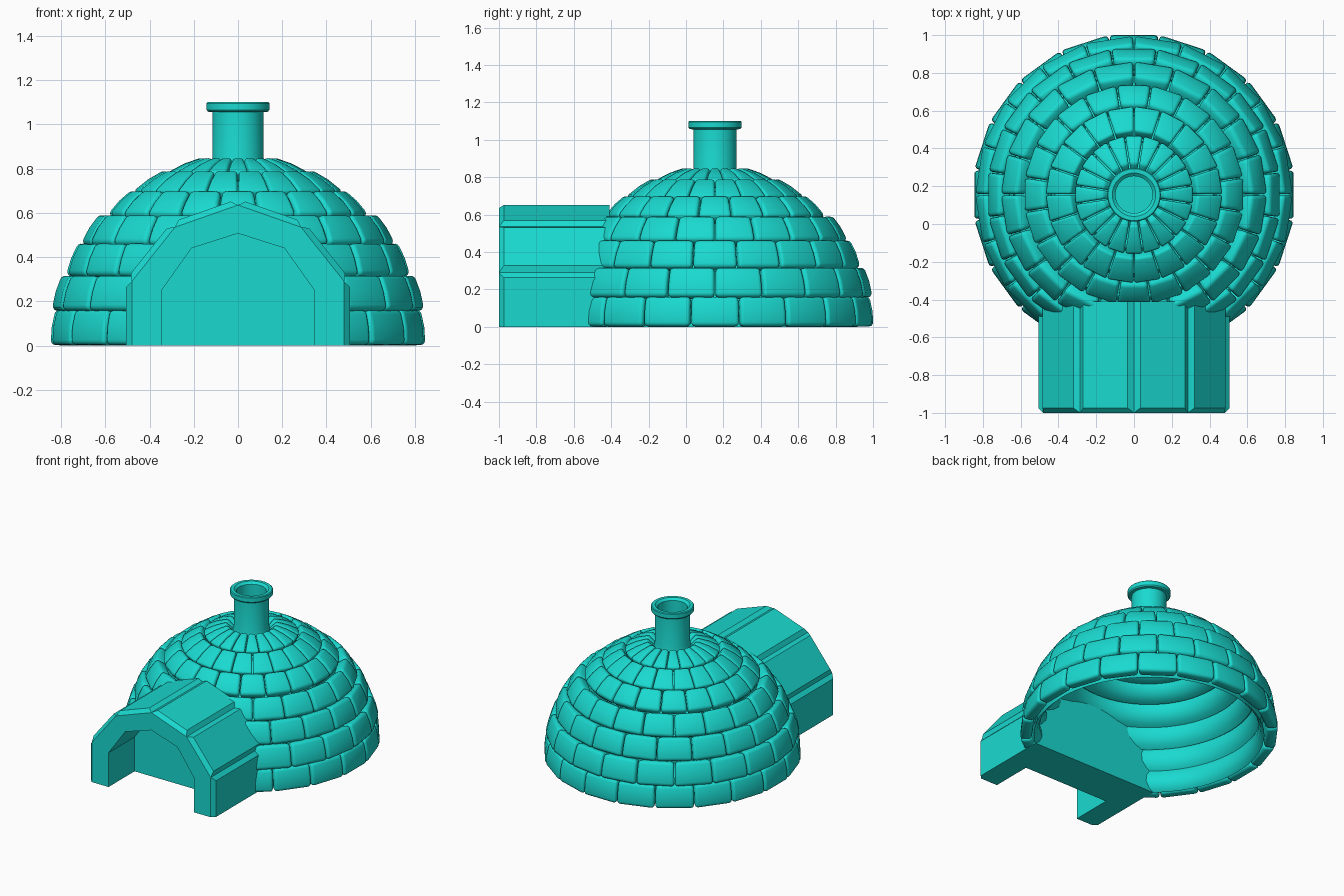
import bpy, bmesh, math
from mathutils import Vector

if "Cube" in bpy.data.objects:
    bpy.data.objects.remove(bpy.data.objects["Cube"])

CY = 0.155          # dome centre in y
N = 20              # blocks per course
mat = bpy.data.materials.new("teal")
mat.diffuse_color = (0.01, 0.70, 0.63, 1)
mat.use_nodes = True
mat.node_tree.nodes["Principled BSDF"].inputs["Base Color"].default_value = mat.diffuse_color


def make(name, bm, smooth=False):
    bmesh.ops.recalc_face_normals(bm, faces=bm.faces)
    me = bpy.data.meshes.new(name)
    bm.to_mesh(me)
    bm.free()
    me.materials.append(mat)
    ob = bpy.data.objects.new(name, me)
    bpy.context.collection.objects.link(ob)
    if smooth:
        for p in me.polygons:
            p.use_smooth = True
    return ob


def loft(bm, loops, caps=True):
    """Skin a list of equal-length closed point loops."""
    rings = [[bm.verts.new(p) for p in loop] for loop in loops]
    n = len(rings[0])
    for a, b in zip(rings, rings[1:]):
        for i in range(n):
            j = (i + 1) % n
            bm.faces.new((a[i], a[j], b[j], b[i]))
    if caps:
        bm.faces.new(rings[0])
        bm.faces.new(rings[-1])


def lathe(name, profile, segs=64):
    bm = bmesh.new()
    ang = [2 * math.pi * i / segs for i in range(segs)]
    loft(bm, [[(r * math.cos(a), CY + r * math.sin(a), z) for a in ang]
              for r, z in profile], caps=False)
    bmesh.ops.contextual_create(bm, geom=[e for e in bm.edges if e.is_boundary
                                and all(v.co.z > 0.5 for v in e.verts)])
    ob = make(name, bm)
    bpy.ops.object.select_all(action='DESELECT')
    bpy.context.view_layer.objects.active = ob
    ob.select_set(True)
    bpy.ops.object.shade_smooth_by_angle(angle=math.radians(35))
    return ob


# Dome courses: outer bottom radius, z, outer top radius, z
courses = [(.847, .003, .825, .163), (.835, .163, .79, .32),
           (.777, .32, .72, .467), (.703, .465, .62, .597),
           (.587, .595, .478, .706), (.467, .70, .335, .792),
           (.315, .785, .165, .85)]
lining = []
for k, (rb, zb, rt, zt) in enumerate(courses):
    b, t = Vector((rb, zb)), Vector((rt, zt))
    d = (t - b).normalized()
    nrm = Vector((-d.y, d.x))
    depth = .075 if k < 6 else .05
    ib, it = b + nrm * depth, t + nrm * depth
    if k == 6:          # crown blocks slope down to the chimney
        it = Vector((.10, .79))
    section = [b, (b + t) / 2 - nrm * .006, t, it, ib]
    bm = bmesh.new()
    half = math.pi / N
    for i in range(N):
        a = 2 * half * (i + (k % 2) * .5)
        # blocks buried in the tunnel wall are left out
        if k < 3 and math.sin(a) < 0 and abs(rb * math.cos(a)) < .3:
            continue
        u, w = Vector((math.cos(a), math.sin(a))), Vector((-math.sin(a), math.cos(a)))
        sides = []
        for s in (-1, 1):
            loop = []
            for r, z in section:
                p = u * r + w * s * (r * math.tan(half) - .003)
                loop.append((p.x, p.y + CY, max(z, 0)))
            sides.append(loop)
        loft(bm, sides)
    ob = make("dome_course_%d" % (k + 1), bm, True)
    m = ob.modifiers.new("rounding", 'BEVEL')
    m.width = .022 if k < 5 else .014
    m.segments = 3
    m.limit_method = 'ANGLE'
    m.angle_limit = math.radians(30)
    # rounded inner band behind this course
    for f, dep in ((.0, .085), (.2, .105), (.5, .115), (.8, .105), (1., .085)):
        p = b.lerp(t, f) + nrm * dep
        lining.append((p.x, max(p.y, 0)))

# Inner lining of the dome
lathe("dome_lining", lining)

# Chimney with rim and hollow
lathe("chimney", [(.13, .78), (.115, .84), (.115, 1.055), (.135, 1.057), (.142, 1.065),
                  (.142, 1.095), (.137, 1.10), (.115, 1.10), (.098, 1.085), (.098, .82)])

# Tunnel cross-section (right half): inner and outer arch
inner = [(.345, 0), (.345, .25), (.21, .44), (0, .507)]
outer = [(.48, 0), (.48, .29), (.285, .535), (0, .635)]
Y0, Y1, LIFT, CH = -1.0, -.41, .026, .026

for side, sx in (("right", 1), ("left", -1)):
    for i in range(3):
        p, q = Vector(outer[i]), Vector(outer[i + 1])
        d = (q - p).normalized()
        nrm = Vector((d.y, -d.x))
        rp = p + nrm * LIFT + d * (CH if i else .0)
        rq = q + nrm * LIFT - d * CH
        P = lambda v, y: (sx * v[0], y, v[1])
        bm = bmesh.new()
        # raised chamfered panel over an arch segment
        fr = [bm.verts.new(P(v, Y0)) for v in (inner[i], p, q, inner[i + 1])]
        bk = [bm.verts.new(P(v, Y1)) for v in (inner[i], p, q, inner[i + 1])]
        tf = [bm.verts.new(P(v, Y0 + CH)) for v in (rp, rq)]
        tb = [bm.verts.new(P(v, Y1)) for v in (rp, rq)]
        for f in (fr, (bk[0], bk[1], tb[0], tb[1], bk[2], bk[3]),
                  (fr[0], fr[3], bk[3], bk[0]), (fr[0], fr[1], bk[1], bk[0]),
                  (fr[2], fr[3], bk[3], bk[2]), (fr[1], fr[2], tf[1], tf[0]),
                  (tf[0], tf[1], tb[1], tb[0]), (fr[1], tf[0], tb[0], bk[1]),
                  (fr[2], tf[1], tb[1], bk[2])):
            bm.faces.new(f)
        make("tunnel_%s_panel_%d" % (side, i + 1), bm)

# Solid wall closing the tunnel where it meets the dome
bm = bmesh.new()
arch = inner + [(-x, z) for x, z in reversed(inner[:-1])]
loft(bm, [[(x, y, z) for x, z in arch] for y in (-.70, Y1)])
make("tunnel_back_wall", bm)
